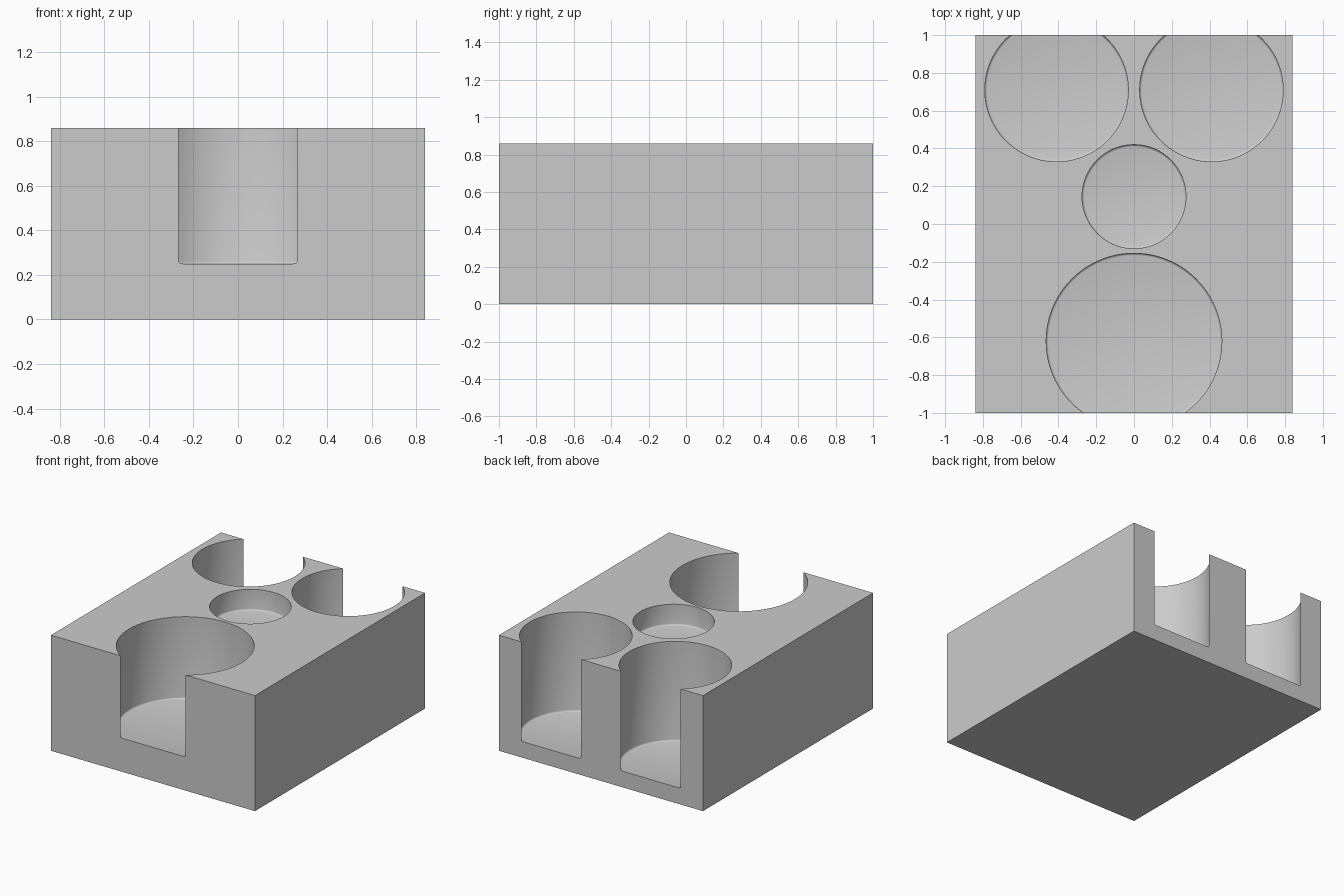
import bpy
import bmesh
import math

cube = bpy.data.objects.get("Cube")
if cube:
    bpy.data.objects.remove(cube, do_unlink=True)

WIDTH, LENGTH, HEIGHT = 1.68, 2.0, 0.86

grey = bpy.data.materials.new("plain grey")
grey.use_nodes = True
colour = (0.6, 0.6, 0.6, 1)
grey.diffuse_color = colour
grey.node_tree.nodes["Principled BSDF"].inputs["Base Color"].default_value = colour


def add_object(name, bm):
    mesh = bpy.data.meshes.new(name)
    bm.to_mesh(mesh)
    bm.free()
    mesh.materials.append(grey)
    obj = bpy.data.objects.new(name, mesh)
    bpy.context.collection.objects.link(obj)
    return obj


def pocket_cutter(name, x, y, radius, floor):
    """Round cutter with a small fillet around its floor."""
    top = HEIGHT + 0.1
    bm = bmesh.new()
    bmesh.ops.create_cone(bm, cap_ends=True, segments=96,
                          radius1=radius, radius2=radius, depth=top - floor)
    bmesh.ops.translate(bm, verts=bm.verts, vec=(x, y, (top + floor) / 2))
    rim = [e for e in bm.edges if all(v.co.z < floor + 0.01 for v in e.verts)]
    bmesh.ops.bevel(bm, geom=rim, offset=0.012, segments=3,
                    profile=0.5, affect='EDGES')
    return add_object(name, bm)


# Solid block
bm = bmesh.new()
bmesh.ops.create_cube(bm, size=1)
bmesh.ops.scale(bm, verts=bm.verts, vec=(WIDTH, LENGTH, HEIGHT))
bmesh.ops.translate(bm, verts=bm.verts, vec=(0, 0, HEIGHT / 2))
block = add_object("holder_block", bm)

# Open front pocket, shallow centre recess, two open back pockets
cutters = [
    pocket_cutter("front_pocket_cutter", 0, -0.62, 0.465, 0.25),
    pocket_cutter("centre_recess_cutter", 0, 0.145, 0.275, 0.705),
]
for side, x in (("left", 0.41), ("right", -0.41)):
    cutters.append(pocket_cutter(f"back_{side}_pocket_cutter", x, 0.71, 0.38, 0.12))

# Carve the pockets, then drop the cutters
bpy.ops.object.select_all(action='DESELECT')
block.select_set(True)
bpy.context.view_layer.objects.active = block
for cutter in cutters:
    cutter.hide_render = True
    cut = block.modifiers.new(cutter.name, 'BOOLEAN')
    cut.operation = 'DIFFERENCE'
    cut.solver = 'EXACT'
    cut.object = cutter
    bpy.ops.object.modifier_apply(modifier=cut.name)
for cutter in cutters:
    bpy.data.objects.remove(cutter, do_unlink=True)

# Smooth pocket walls, sharp block edges
bpy.ops.object.shade_smooth_by_angle(angle=math.radians(35))
